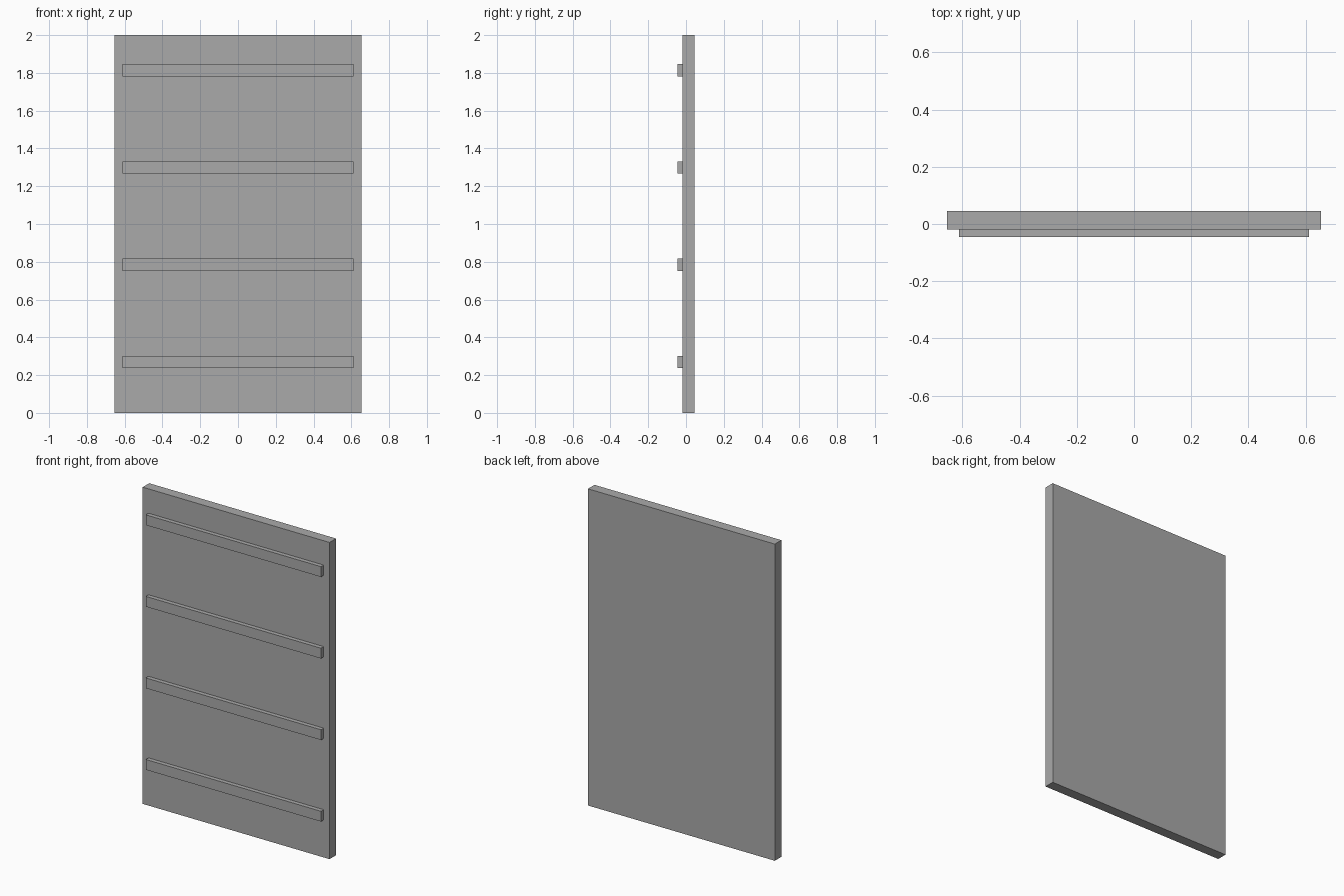
import bpy

cube = bpy.data.objects.get("Cube")
if cube:
    bpy.data.objects.remove(cube, do_unlink=True)

# Single plain grey
grey = bpy.data.materials.new("plain_grey")
grey.use_nodes = True
colour = (0.4, 0.4, 0.4, 1)
grey.diffuse_color = colour
grey.node_tree.nodes["Principled BSDF"].inputs["Base Color"].default_value = colour


def box(name, size, centre):
    bpy.ops.mesh.primitive_cube_add(size=1, location=centre)
    obj = bpy.context.object
    obj.name = name
    obj.scale = size
    bpy.ops.object.transform_apply(location=False, rotation=False, scale=True)
    obj.data.materials.append(grey)
    return obj


FRONT, SEAM, BACK = -0.046, -0.019, 0.046

# Upright board
box("panel", (1.306, BACK - SEAM, 2), (0, (BACK + SEAM) / 2, 1))

# Four evenly spaced battens on the front face
for i in range(4):
    box(f"batten_{i + 1}", (1.224, SEAM - FRONT, 0.065),
        (0, (FRONT + SEAM) / 2, 0.269 + i * 0.515))
